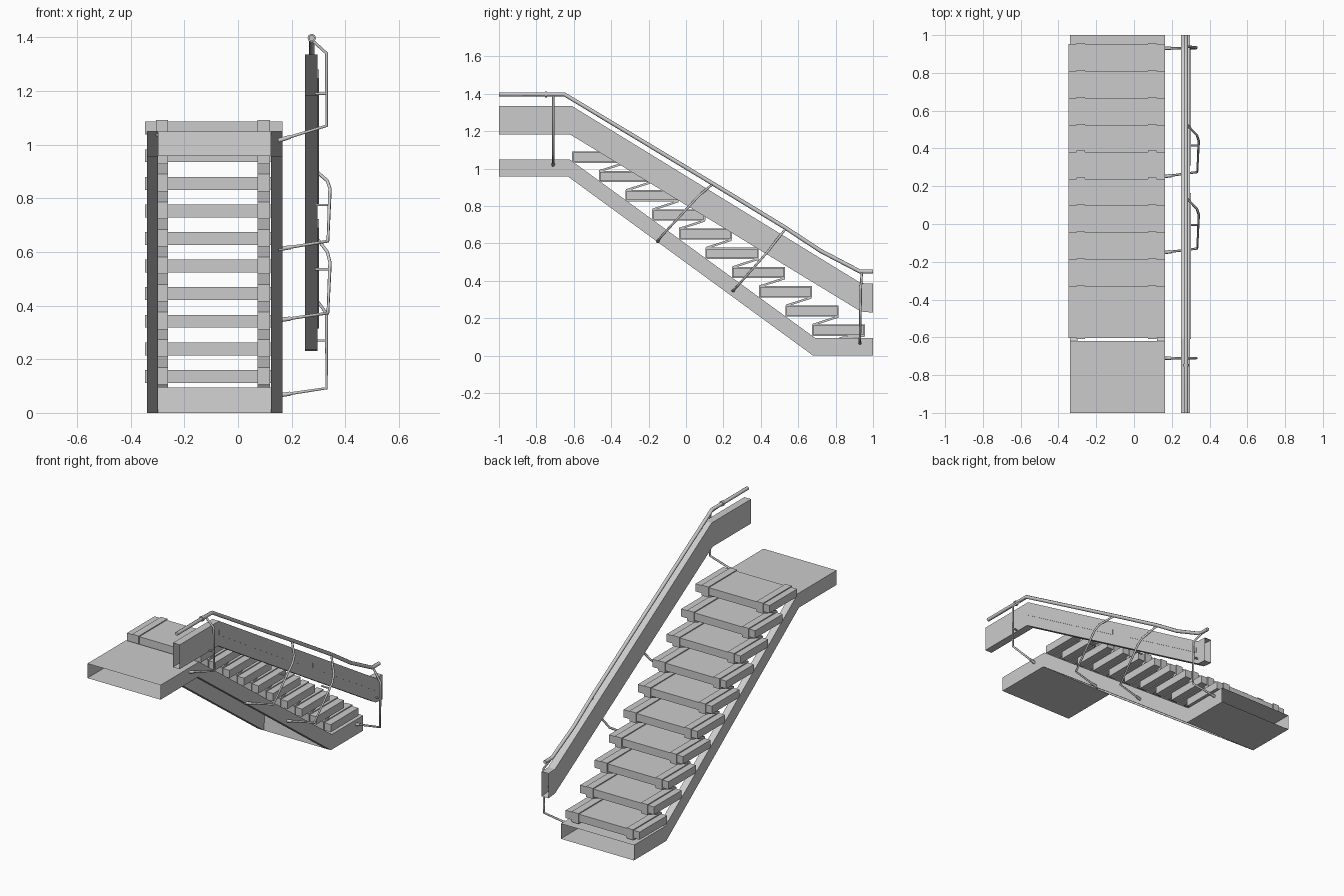
import bpy, bmesh
from mathutils import Vector

if "Cube" in bpy.data.objects:
    bpy.data.objects.remove(bpy.data.objects["Cube"])


def make(name, bm):
    bmesh.ops.remove_doubles(bm, verts=bm.verts, dist=0.0001)
    me = bpy.data.meshes.new(name)
    bm.to_mesh(me)
    bm.free()
    ob = bpy.data.objects.new(name, me)
    bpy.context.collection.objects.link(ob)
    return ob


def quad(bm, *pts):
    bm.faces.new([bm.verts.new(p) for p in pts])


def prism(name, pts, x0, x1):
    """Closed side profile (y, z) extruded across x."""
    bm = bmesh.new()
    f = bm.faces.new([bm.verts.new((x0, y, z)) for y, z in pts])
    g = bmesh.ops.extrude_face_region(bm, geom=[f])
    bmesh.ops.translate(bm, vec=(x1 - x0, 0, 0),
                        verts=[v for v in g['geom'] if isinstance(v, bmesh.types.BMVert)])
    bmesh.ops.recalc_face_normals(bm, faces=bm.faces)
    return make(name, bm)


def box(name, x0, x1, y0, y1, z0, z1):
    return prism(name, [(y0, z0), (y1, z0), (y1, z1), (y0, z1)], x0, x1)


def tube(name, pts, r, res=2):
    cu = bpy.data.curves.new(name, 'CURVE')
    cu.dimensions = '3D'
    cu.bevel_depth = r
    cu.bevel_resolution = res
    cu.use_fill_caps = True
    sp = cu.splines.new('POLY')
    sp.points.add(len(pts) - 1)
    for p, c in zip(sp.points, pts):
        p.co = (*c, 1)
    ob = bpy.data.objects.new(name, cu)
    bpy.context.collection.objects.link(ob)
    return ob


def channel(bm, top, bot, x0, x1, skip=()):
    """Open-ended hollow rail; inner/outer walls, top and bottom strips."""
    for i in range(len(top) - 1):
        (a, b), (c, d) = top[i:i + 2], bot[i:i + 2]
        P = lambda x, p: (x, p[0], p[1])
        quad(bm, P(x0, a), P(x1, a), P(x1, b), P(x0, b))
        quad(bm, P(x0, c), P(x0, d), P(x1, d), P(x1, c))
        quad(bm, P(x0, a), P(x0, b), P(x0, d), P(x0, c))
        quad(bm, P(x1, a), P(x1, c), P(x1, d), P(x1, b))


# Frame: two sloping stringers joined to open-ended landing boxes
XL, XR, W = -0.34, 0.165, 0.042
top = [(-1, 1.048), (-0.62, 1.048), (0.69, 0.095), (1, 0.095)]
bot = [(-1, 0.957), (-0.63, 0.957), (0.68, 0.0), (1, 0.0)]
bm = bmesh.new()
channel(bm, top[1:3], bot[1:3], XL, XL + W)
channel(bm, top[1:3], bot[1:3], XR - W, XR)
make("stringers", bm)
for name, s, k in (("upper_landing", slice(0, 2), 1), ("lower_landing", slice(2, 4), 2)):
    bm = bmesh.new()
    channel(bm, top[s], bot[s], XL, XR)
    a, c = top[k], bot[k]
    quad(bm, (XL + W, *a), (XR - W, *a), (XR - W, *c), (XL + W, *c))
    make(name, bm)

# Treads with wrapping straps and diagonal links
DY, DZ, N = -0.1425, 0.1028, 10
STRAPS = ((-0.305, -0.26), (0.073, 0.12))
for i in range(N):
    y, z = 0.68 + i * DY, 0.112 + i * DZ
    box(f"tread_{i}", -0.346, 0.165, y, y + 0.272, z, z + 0.048)
    for j, (a, b) in enumerate(STRAPS):
        box(f"strap_{i}_{j}", a, b, y - 0.006, y + 0.278, z - 0.006, z + 0.054)
        if i < N - 1:
            ya, za = y - 0.004, z + 0.046
            yb, zb = y + DY + 0.277, z + DZ - 0.006
            prism(f"strap_link_{i}_{j}", [(ya, za), (yb, zb - 0.006), (yb, zb + 0.006), (ya, za + 0.012)], a, b)
# short feet under the lowest tread
for j, (a, b) in enumerate(STRAPS):
    prism(f"strap_foot_{j}", [(0.82, 0.09), (0.955, 0.1), (0.955, 0.112), (0.82, 0.1)], a, b)

# Side panel: open-ended hollow beam following the slope
PX0, PX1 = 0.25, 0.297
ptop = [(-1, 1.335), (-0.61, 1.335), (0.935, 0.388), (1, 0.385)]
pbot = [(-1, 1.183), (-0.62, 1.183), (0.935, 0.236), (1, 0.23)]
bm = bmesh.new()
channel(bm, ptop, pbot, PX0, PX1)
make("side_panel", bm)
for n, (y0, z0, y1, z1) in enumerate(((-0.61, 1.247, 0.165, 0.772), (0.31, 0.69, 0.925, 0.315))):
    prism(f"panel_strip_{n}", [(y0, z0), (y1, z1), (y1, z1 + 0.033), (y0, z0 + 0.033)], PX1 - 0.002, PX1 + 0.004)

# Handrail tube and joint collars
RX = 0.275
tube("handrail", [(RX, -1, 1.397), (RX, -0.65, 1.397), (RX, 0.14, 0.922), (RX, 0.53, 0.685),
                  (RX, 0.72, 0.56), (RX, 0.93, 0.45), (RX, 1, 0.45)], 0.011)
tube("handrail_collar", [(RX, -0.755, 1.397), (RX, -0.742, 1.397)], 0.016)

# Bent support posts, each with a base sleeve and a panel pin
posts = [
    [(0.15, -0.71, 1.015), (0.33, -0.71, 1.07), (0.33, -0.71, 1.34), (RX, -0.71, 1.39)],
    [(0.15, -0.152, 0.61), (0.335, -0.13, 0.64), (0.343, 0.05, 0.835), (0.333, 0.08, 0.865), (RX, 0.14, 0.915)],
    [(0.15, 0.25, 0.345), (0.335, 0.275, 0.372), (0.343, 0.44, 0.56), (0.333, 0.47, 0.6), (RX, 0.53, 0.675)],
    [(0.15, 0.93, 0.065), (0.33, 0.93, 0.092), (0.33, 0.935, 0.37), (RX, 0.94, 0.445)],
]
pins = [(0.33, -0.71, 1.19), (0.34, -0.005, 0.775), (0.34, 0.415, 0.535), (0.33, 0.934, 0.27)]
for i, (p, q) in enumerate(zip(posts, pins)):
    tube(f"support_post_{i}", p, 0.0065, 1)
    a, b = Vector(p[0]), Vector(p[1])
    tube(f"post_sleeve_{i}", [a, a.lerp(b, 0.25)], 0.009, 1)
    tube(f"panel_pin_{i}", [q, (PX1 - 0.01, q[1], q[2])], 0.005, 1)
